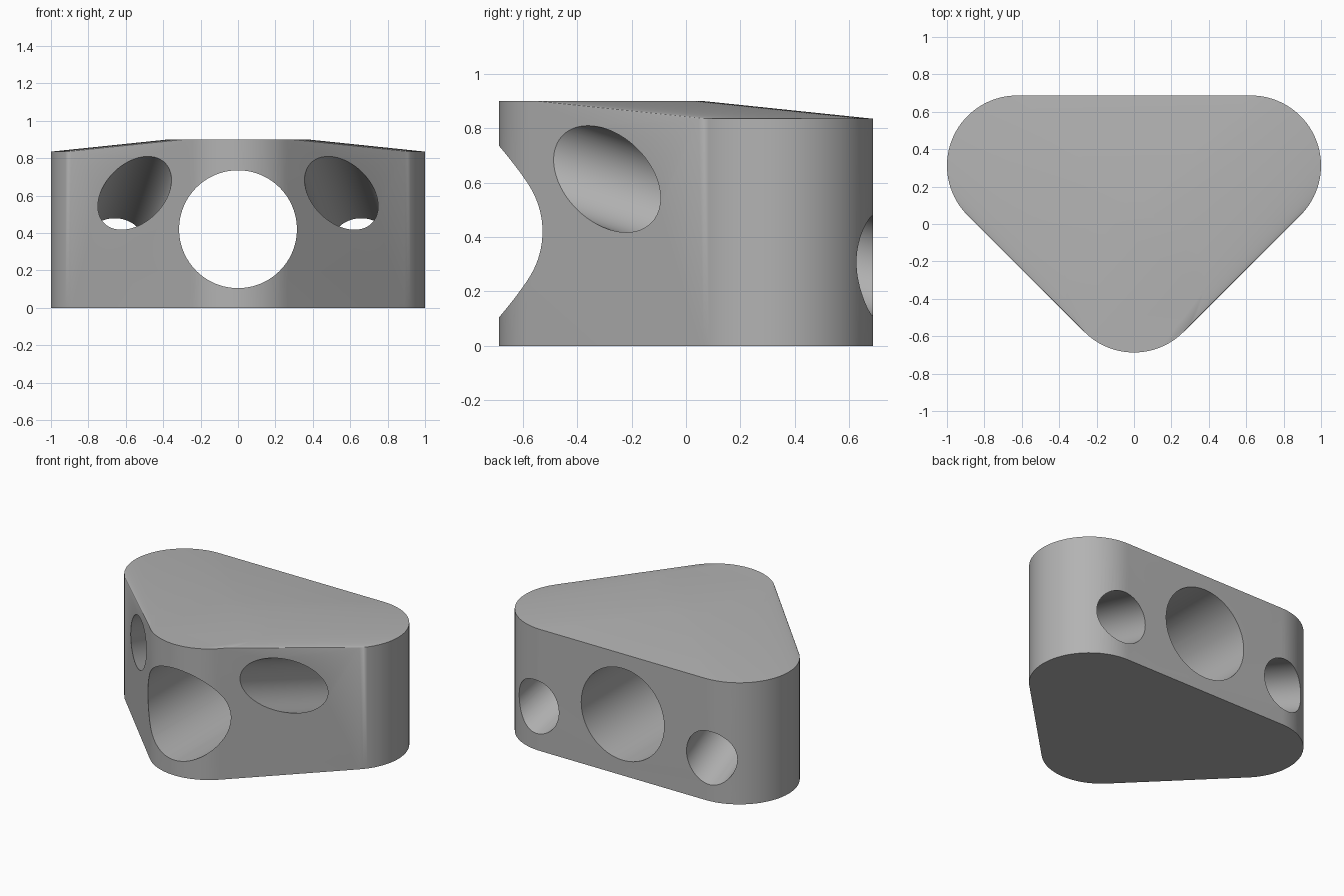
import bpy, bmesh
from math import sin, cos, pi, radians
from mathutils import Vector

old = bpy.data.objects.get("Cube")
if old:
    bpy.data.objects.remove(old, do_unlink=True)

SEGMENTS = 96
CORNER_RADIUS = 0.375

grey = bpy.data.materials.new("plain grey")
grey.use_nodes = True
colour = (0.45, 0.45, 0.45, 1)
grey.diffuse_color = colour
grey.node_tree.nodes["Principled BSDF"].inputs["Base Color"].default_value = colour


def mesh_object(name, bm):
    mesh = bpy.data.meshes.new(name)
    bm.to_mesh(mesh)
    bm.free()
    mesh.materials.append(grey)
    obj = bpy.data.objects.new(name, mesh)
    bpy.context.collection.objects.link(obj)
    return obj


def make_body():
    """Hull around three upright round posts; the front post is taller."""
    bm = bmesh.new()
    for x, y, top in ((0, -0.312, 0.9), (0.625, 0.312, 0.835), (-0.625, 0.312, 0.835)):
        for z in (0, top):
            for i in range(SEGMENTS):
                a = 2 * pi * i / SEGMENTS
                bm.verts.new((x + CORNER_RADIUS * cos(a), y + CORNER_RADIUS * sin(a), z))
    hull = bmesh.ops.convex_hull(bm, input=bm.verts)
    loose = {g for g in hull["geom_interior"] + hull["geom_unused"]
             if isinstance(g, bmesh.types.BMVert)}
    bmesh.ops.delete(bm, geom=list(loose), context="VERTS")
    bmesh.ops.dissolve_limit(bm, angle_limit=radians(0.05), verts=bm.verts, edges=bm.edges)
    bmesh.ops.recalc_face_normals(bm, faces=bm.faces)
    return mesh_object("body", bm)


def make_cutter(name, start, end, radius):
    """Long cylinder running through two points and past both of them."""
    start, end = Vector(start), Vector(end)
    axis = end - start
    bm = bmesh.new()
    bmesh.ops.create_cone(bm, cap_ends=True, segments=SEGMENTS,
                          radius1=radius, radius2=radius, depth=axis.length * 2)
    cutter = mesh_object(name, bm)
    cutter.rotation_mode = "QUATERNION"
    cutter.rotation_quaternion = axis.to_track_quat("Z", "Y")
    cutter.location = (start + end) / 2
    cutter.hide_render = True
    return cutter


body = make_body()

# Large straight bore, and two smaller bores sloping down to the back
cutters = [make_cutter("main_bore", (0, -0.69, 0.42), (0, 0.69, 0.42), 0.315)]
for side, s in (("left", 1), ("right", -1)):
    cutters.append(make_cutter(side + "_bore", (s * 0.552, -0.295, 0.615),
                               (s * 0.66, 0.687, 0.295), 0.174))

bpy.context.view_layer.objects.active = body
for cutter in cutters:
    mod = body.modifiers.new(cutter.name, "BOOLEAN")
    mod.operation = "DIFFERENCE"
    mod.solver = "EXACT"
    mod.object = cutter
    bpy.ops.object.modifier_apply(modifier=mod.name)
    bpy.data.objects.remove(cutter, do_unlink=True)

# Round walls smooth, rims sharp
bpy.ops.object.select_all(action="DESELECT")
body.select_set(True)
bpy.ops.object.shade_smooth_by_angle(angle=radians(30))
